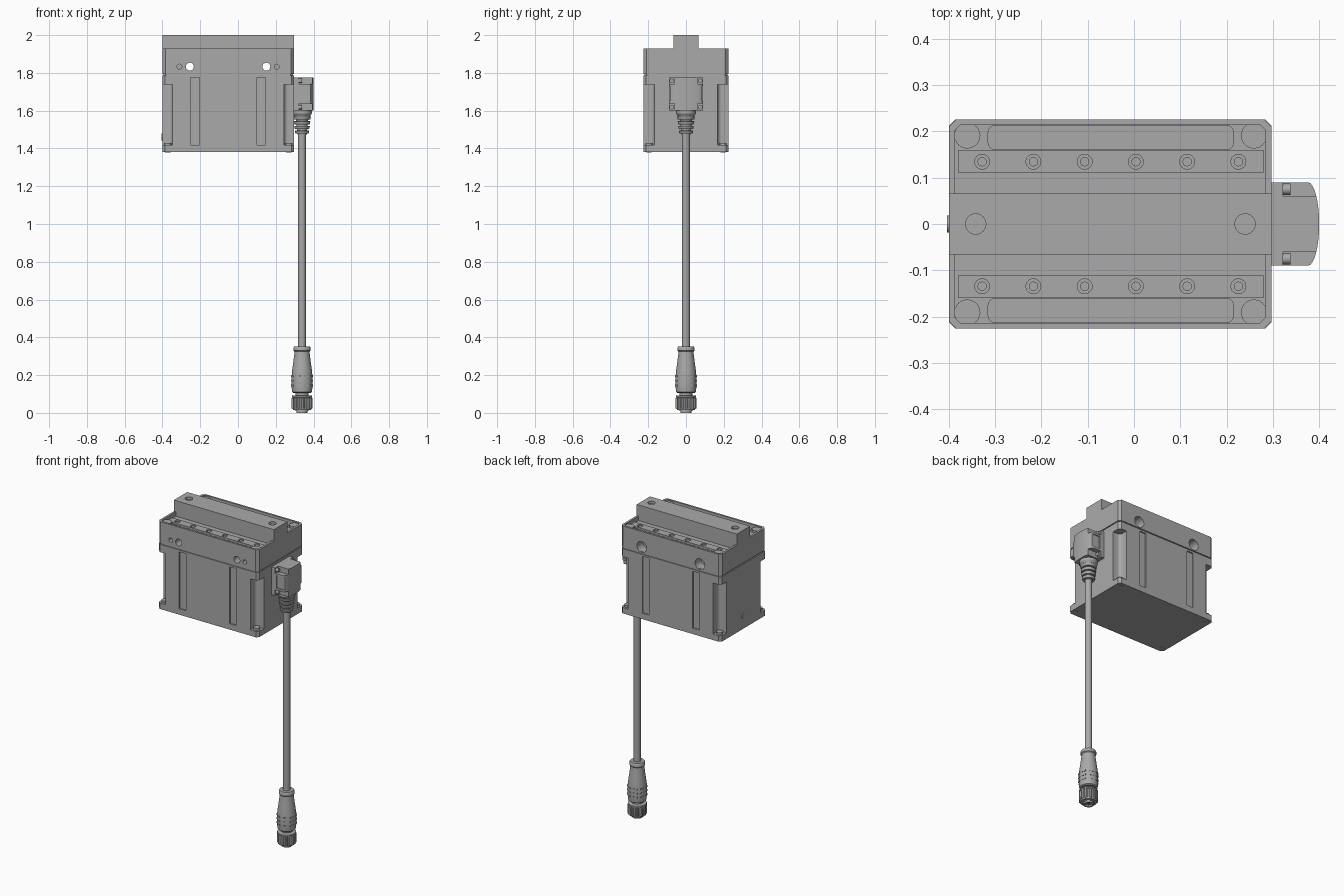
import bpy, bmesh
from math import sin, cos, pi, radians
from mathutils import Matrix

if "Cube" in bpy.data.objects:
    bpy.data.objects.remove(bpy.data.objects["Cube"], do_unlink=True)

grey = bpy.data.materials.new("plain_grey")
grey.use_nodes = True
grey.diffuse_color = (0.4, 0.4, 0.4, 1)
grey.node_tree.nodes["Principled BSDF"].inputs["Base Color"].default_value = (0.4, 0.4, 0.4, 1)


def finish(name, bm, smooth=True):
    bmesh.ops.recalc_face_normals(bm, faces=bm.faces)
    me = bpy.data.meshes.new(name)
    bm.to_mesh(me)
    bm.free()
    me.materials.append(grey)
    ob = bpy.data.objects.new(name, me)
    bpy.context.scene.collection.objects.link(ob)
    if smooth:
        shade(ob)
    return ob


def activate(ob):
    bpy.ops.object.select_all(action='DESELECT')
    ob.select_set(True)
    bpy.context.view_layer.objects.active = ob


def shade(ob):
    activate(ob)
    bpy.ops.object.shade_smooth_by_angle(angle=radians(30))


def prism(name, pts, z0, z1):
    """Extrude an outline in x, y from z0 to z1."""
    bm = bmesh.new()
    lo = [bm.verts.new((x, y, z0)) for x, y in pts]
    hi = [bm.verts.new((x, y, z1)) for x, y in pts]
    bm.faces.new(lo)
    bm.faces.new(hi)
    for i in range(len(pts)):
        j = (i + 1) % len(pts)
        bm.faces.new((lo[i], lo[j], hi[j], hi[i]))
    return finish(name, bm)


def outline(x0, x1, y0, y1, r=0.0, steps=1):
    """Rectangle with chamfered (steps=1) or rounded corners."""
    if not r:
        return [(x0, y0), (x1, y0), (x1, y1), (x0, y1)]
    pts = []
    for k, (cx, cy) in enumerate([(x1 - r, y1 - r), (x0 + r, y1 - r), (x0 + r, y0 + r), (x1 - r, y0 + r)]):
        for s in range(steps + 1):
            a = pi / 2 * (k + s / steps)
            pts.append((cx + r * cos(a), cy + r * sin(a)))
    return pts


def box(name, x0, x1, y0, y1, z0, z1, r=0.0, steps=1):
    return prism(name, outline(x0, x1, y0, y1, r, steps), z0, z1)


def rod(name, centre, r, length, axis='Z', sides=24):
    bm = bmesh.new()
    turn = {'X': Matrix.Rotation(pi / 2, 4, 'Y'), 'Y': Matrix.Rotation(pi / 2, 4, 'X'), 'Z': Matrix()}[axis]
    bmesh.ops.create_cone(bm, cap_ends=True, segments=sides, radius1=r, radius2=r, depth=length,
                          matrix=Matrix.Translation(centre) @ turn)
    return finish(name, bm)


def lathe(name, profile, x, sides=32):
    """Turn a (radius, height) profile about a vertical axis at x."""
    bm = bmesh.new()
    rings = [[bm.verts.new((x + r * cos(2 * pi * i / sides), r * sin(2 * pi * i / sides), z))
              for i in range(sides)] for r, z in profile]
    for a, b in zip(rings, rings[1:]):
        for i in range(sides):
            j = (i + 1) % sides
            bm.faces.new((a[i], a[j], b[j], b[i]))
    bm.faces.new(rings[0])
    bm.faces.new(rings[-1])
    return finish(name, bm)


def cut(ob, *cutters):
    for c in cutters:
        c.hide_render = True
        mod = ob.modifiers.new("cut", 'BOOLEAN')
        mod.operation, mod.solver, mod.object = 'DIFFERENCE', 'EXACT', c
        activate(ob)
        bpy.ops.object.modifier_apply(modifier=mod.name)
        bpy.data.objects.remove(c, do_unlink=True)
    shade(ob)


L, R, W = -0.4, 0.297, 0.226      # housing ends and half width
MID = (L + R) / 2
BASE, SEAM, RIM, TOP = 1.38, 1.787, 1.93, 2.0
sides = (-1, 1)

# Lower housing with corner notches, face channels and end recess
body = box("lower_housing", L, R, -W, W, BASE, SEAM, 0.014)
for s in sides:
    for x0, x1 in ((L - 0.1, L + 0.053), (R - 0.053, R + 0.1)):
        y0, y1 = sorted((s * 0.168, s * 0.35))
        cut(body, box("notch", x0, x1, y0, y1, 1.417, 1.738, 0.02, 5))
    for x in (-0.228, 0.123):
        y0, y1 = sorted((s * (W - 0.008), s * 0.3))
        cut(body, box("channel", x - 0.023, x + 0.023, y0, y1, 1.417, 1.775))
recess = prism("recess", outline(-0.175, 0.175, -0.16, 0.16, 0.025, 5), 0, 0.1)
recess.data.transform(Matrix.Translation((R - 0.008, 0, 1.603)) @ Matrix(
    ((0, 0, 1, 0), (0, 1, 0, 0), (1, 0, 0, 0), (0, 0, 0, 1))))
cut(body, recess)
box("seam", L + 0.006, R - 0.006, -W + 0.006, W - 0.006, SEAM - 0.01, SEAM + 0.015, 0.014)

# Upper housing: block with a recess on each side of the ridge
head = box("upper_housing", L, R, -W, W, SEAM + 0.006, RIM, 0.016)
for s in sides:
    y0, y1 = sorted((s * 0.05, s * 0.214))
    cut(head, box("tray", L + 0.013, R - 0.013, y0, y1, 1.902, TOP, 0.012))
    y0, y1 = sorted((s * 0.161, s * 0.213))
    cut(head, box("trough", -0.315, 0.215, y0, y1, 1.885, TOP, 0.015, 4))
ridge = box("ridge", L, R, -0.066, 0.066, 1.9, TOP)

# Through holes with a wider rear bore, and small blind front holes
HOLE_Z = 1.833
for x, side_x in ((-0.255, -0.31), (0.15, 0.205)):
    cut(head, rod("bore", (x, 0, HOLE_Z), 0.021, 1, 'Y'),
        rod("rear_bore", (x, W, HOLE_Z), 0.034, 0.12, 'Y'),
        rod("pin_bore", (side_x, -W, HOLE_Z), 0.013, 0.06, 'Y'))
for x in (-0.342, 0.24):
    cut(ridge, rod("ridge_bore", (x, 0, TOP), 0.022, 0.03))

# Terminal strips with a row of holes
for s, side in zip(sides, ("front", "back")):
    y0, y1 = sorted((s * 0.111, s * 0.16))
    strip = box(side + "_strip", -0.38, 0.28, y0, y1, 1.895, 1.912)
    for k in range(6):
        x = -0.328 + 0.1107 * k
        cut(strip, rod("strip_bore", (x, s * 0.1345, 1.912), 0.016, 0.02))
        rod(side + "_strip_screw", (x, s * 0.1345, 1.9), 0.01, 0.014)
    # Corner screws on the tray, on the flange and under the base
    for x in (L + 0.04, R - 0.038):
        rod(side + "_corner_screw", (x, s * 0.191, 1.908), 0.028, 0.03)
        inner = 0.028 if x < 0 else -0.028
        end = L if x < 0 else R
        rod(side + "_flange_screw", (end + inner, s * 0.196, 1.42), 0.019, 0.02)
        rod(side + "_base_screw", (end + inner, s * 0.196, BASE + 0.002), 0.014, 0.008)
rod("left_button", (L, 0, 1.46), 0.018, 0.008, 'X')

# Plug housing with a curved outer end and notched corners
arc = [(0.376 + 0.024 * cos(a), 0.09 * sin(a)) for a in [pi / 2 * k / 8 for k in range(-7, 8)]]
plug = prism("plug_housing", [(0.28, -0.09), (0.376, -0.09)] + arc + [(0.376, 0.09), (0.28, 0.09)], 1.6, 1.775)
for s in sides:
    y0, y1 = sorted((s * 0.06, s * 0.2))
    for z0, z1, screw_z in ((1.5, 1.637, 1.619), (1.741, 1.9, 1.758)):
        cut(plug, box("plug_notch", 0.322, 0.5, y0, y1, z0, z1))
        rod("plug_screw", (0.326, s * 0.075, screw_z), 0.012, 0.024, 'X')
    cut(plug, box("plug_side_groove", 0.33, 0.385, *sorted((s * 0.084, s * 0.2)), 1.65, 1.73))

# Ribbed strain relief
CX = 0.339
lathe("relief_collar", [(0.042, 1.57), (0.052, 1.585), (0.052, 1.605)], CX)
lathe("relief_core", [(0.025, 1.475), (0.038, 1.6)], CX)
for k in range(4):
    r, z = 0.036 + 0.003 * k, 1.478 + 0.025 * k
    lathe("relief_rib", [(r - 0.002, z), (r, z + 0.004), (r + 0.002, z + 0.015), (r, z + 0.017)], CX)

# Cable
rod("cable", (CX, 0, 0.9), 0.0205, 1.2)

# Connector grip
lathe("connector_grip", [(0.045, 0.105), (0.052, 0.11), (0.055, 0.135), (0.056, 0.18), (0.053, 0.22),
                         (0.046, 0.27), (0.041, 0.31), (0.04, 0.325), (0.045, 0.33), (0.045, 0.345),
                         (0.041, 0.352)], CX)
for k in range(8):
    a = pi / 4 * k + pi / 8
    for z in (0.145, 0.17, 0.195):
        pad = box("grip_pad", 0.05, 0.0575, -0.012, 0.012, z - 0.004, z + 0.004)
        pad.data.transform(Matrix.Translation((CX, 0, 0)) @ Matrix.Rotation(a, 4, 'Z'))

# Knurled nut and socket tip
lathe("connector_neck", [(0.034, 0.01), (0.034, 0.11)], CX)
knurl = []
for k in range(48):
    r = 0.055 if k % 4 < 2 else 0.049
    knurl.append((CX + r * cos(2 * pi * k / 48), r * sin(2 * pi * k / 48)))
prism("knurled_nut", knurl, 0.022, 0.08)
lathe("nut_shoulder", [(0.047, 0.015), (0.05, 0.022), (0.05, 0.08), (0.054, 0.082), (0.054, 0.09), (0.048, 0.093)], CX)
tip = rod("socket_tip", (CX, 0, 0.015), 0.03, 0.03)
cut(tip, rod("socket_bore", (CX, 0, 0), 0.022, 0.03))
for k in range(4):
    a = pi / 2 * k + pi / 4
    rod("contact_pin", (CX + 0.011 * cos(a), 0.011 * sin(a), 0.015), 0.004, 0.02, 'Z', 12)
